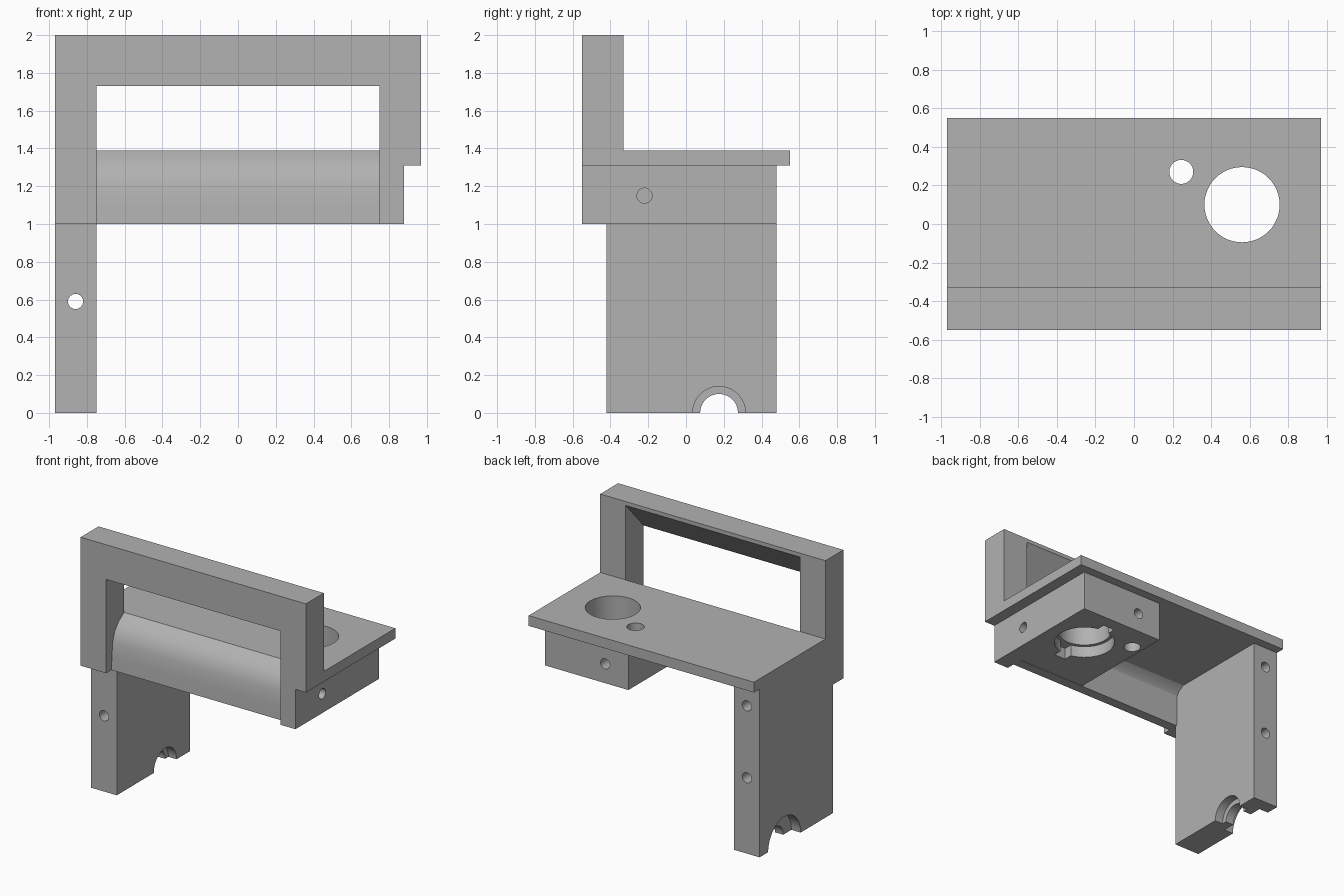
import bpy, bmesh, math
from mathutils import Matrix, Vector

if "Cube" in bpy.data.objects:
    bpy.data.objects.remove(bpy.data.objects["Cube"])

grey = bpy.data.materials.new("plain grey")
grey.use_nodes = True
COLOUR = (0.445, 0.445, 0.445, 1)
grey.diffuse_color = COLOUR
grey.node_tree.nodes["Principled BSDF"].inputs["Base Color"].default_value = COLOUR


def finish(name, bm):
    bmesh.ops.recalc_face_normals(bm, faces=bm.faces)
    mesh = bpy.data.meshes.new(name)
    bm.to_mesh(mesh)
    bm.free()
    mesh.materials.append(grey)
    obj = bpy.data.objects.new(name, mesh)
    bpy.context.scene.collection.objects.link(obj)
    return obj


def prism(name, x0, x1, profile):
    """Extrude a (y, z) profile along x."""
    bm = bmesh.new()
    face = bm.faces.new([bm.verts.new((x0, y, z)) for y, z in profile])
    ext = bmesh.ops.extrude_face_region(bm, geom=[face])
    moved = [v for v in ext["geom"] if isinstance(v, bmesh.types.BMVert)]
    bmesh.ops.translate(bm, verts=moved, vec=(x1 - x0, 0, 0))
    return finish(name, bm)


def box(name, x0, x1, y0, y1, z0, z1):
    return prism(name, x0, x1, [(y0, z0), (y1, z0), (y1, z1), (y0, z1)])


def rod(start, end, radius):
    """Round cutter between two points."""
    a, b = Vector(start), Vector(end)
    turn = (b - a).to_track_quat("Z", "Y").to_matrix().to_4x4()
    bm = bmesh.new()
    bmesh.ops.create_cone(bm, cap_ends=True, segments=48, radius1=radius, radius2=radius,
                          depth=(b - a).length, matrix=Matrix.Translation((a + b) / 2) @ turn)
    return finish("cutter", bm)


def carve(obj, *cutters):
    for cutter in cutters:
        cutter.hide_render = True
        mod = obj.modifiers.new("cut", "BOOLEAN")
        mod.operation = "DIFFERENCE"
        mod.solver = "EXACT"
        mod.object = cutter
        bpy.context.view_layer.objects.active = obj
        bpy.ops.object.modifier_apply(modifier=mod.name)
        bpy.data.objects.remove(cutter)


W, IN = 0.97, 0.75          # outer and inner half widths
FRONT, REAR = -0.55, -0.33  # depth of the handle frame
LOW, UNDER, TOP = 1.0, 1.31, 1.39

# Handle frame: two posts and a beam with a sloped underside
box("left_post", -W, -IN, FRONT, REAR, LOW, 2)
box("right_post", IN, W, FRONT, REAR, UNDER, 2)
prism("handle_beam", -IN, IN, [(FRONT, 1.73), (FRONT, 2), (REAR, 2), (REAR, 1.97)])

# Deck plate
deck = box("deck", -W, W, REAR, 0.55, UNDER, TOP)

# Curved front cowl hanging from the deck
outer = [(REAR, TOP), (-0.40, 1.34), (-0.445, 1.285), (-0.47, 1.21), (-0.48, 1.1), (-0.485, LOW)]
inner = [(-0.405, LOW), (-0.40, 1.25), (-0.38, 1.28), (REAR, UNDER)]
cowl = prism("front_cowl", -IN, IN, outer + inner)

# Tool block under the deck, with its front corner
block = box("tool_block", 0.16, 0.88, -0.40, 0.48, LOW, UNDER)
box("block_front_corner", IN, 0.88, FRONT, -0.40, LOW, UNDER)

# Vertical bores through deck and block
BORE, PIN = (0.56, 0.10), (0.245, 0.27)
for part in (deck, block):
    carve(part, rod((*BORE, 0.9), (*BORE, 1.5), 0.195), rod((*PIN, 0.9), (*PIN, 1.5), 0.062))

# Counterbore, keyway and screw holes of the block
carve(block,
      rod((*BORE, 0.9), (*BORE, 1.09), 0.22),
      box("cutter", 0.51, 0.61, -0.18, 0.38, 0.9, 1.09),
      rod((0.68, -0.22, 1.15), (1, -0.22, 1.15), 0.04),
      rod((0.36, 0.32, 1.15), (0.36, 0.6, 1.15), 0.04))

# Leg with screw holes and a stepped half-round bearing seat
leg = box("leg", -W, -IN, -0.42, 0.48, 0, UNDER)
SEAT = 0.175
carve(leg,
      rod((-0.86, -0.6, 0.59), (-0.86, 0.6, 0.59), 0.04),
      rod((-0.86, 0.2, 1.15), (-0.86, 0.6, 1.15), 0.04),
      rod((-1.1, SEAT, 0), (-0.6, SEAT, 0), 0.10),
      rod((-0.82, SEAT, 0), (-0.6, SEAT, 0), 0.14),
      rod((-1.1, SEAT, 0), (-0.89, SEAT, 0), 0.20))

# Smooth the round surfaces and keep the edges sharp
for part in (deck, block, leg, cowl):
    bpy.ops.object.select_all(action="DESELECT")
    part.select_set(True)
    bpy.context.view_layer.objects.active = part
    bpy.ops.object.shade_smooth_by_angle(angle=math.radians(30))
